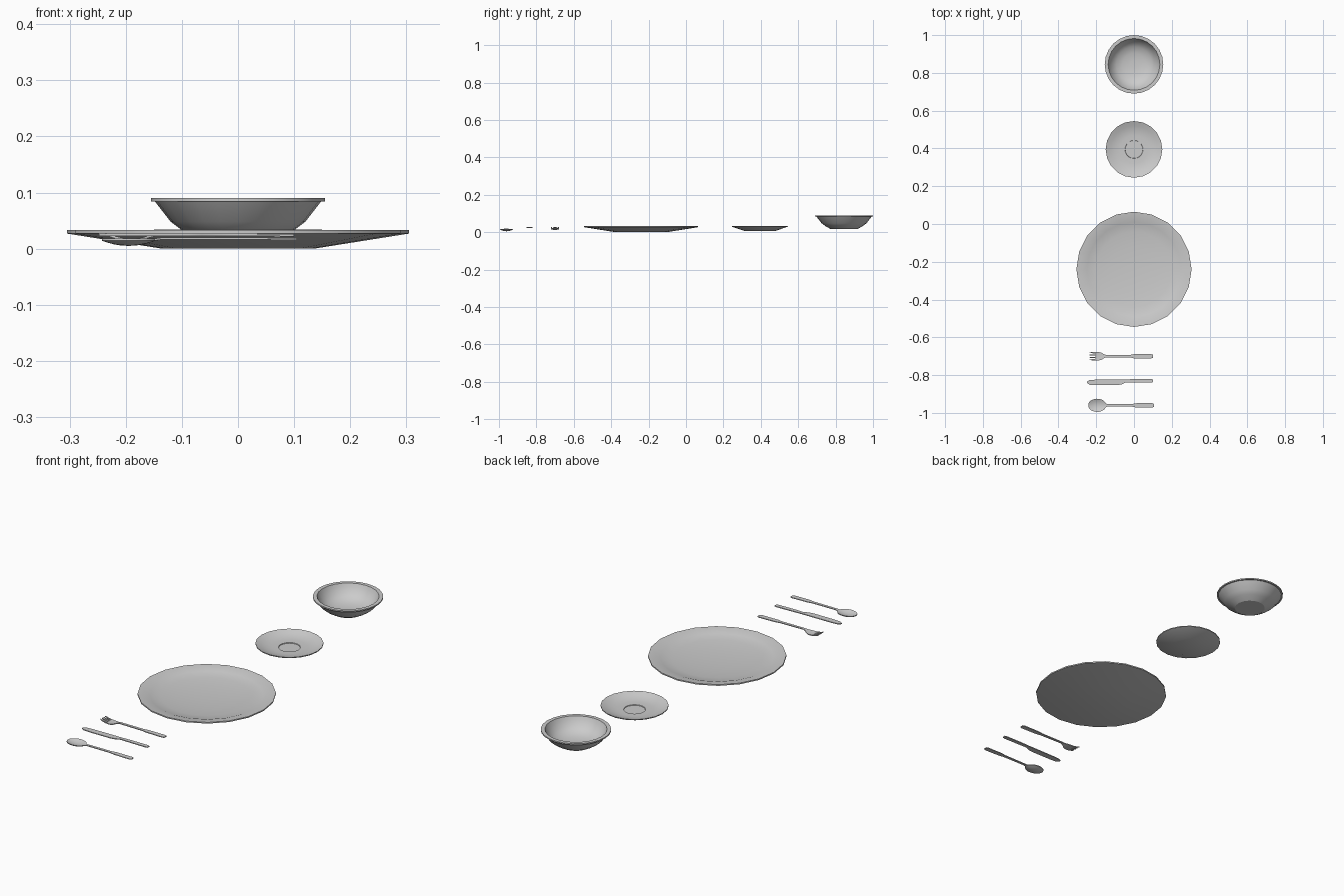
import bpy, bmesh, math


def finish(name, bm, angle=30):
    bmesh.ops.remove_doubles(bm, verts=bm.verts, dist=1e-5)
    bmesh.ops.recalc_face_normals(bm, faces=bm.faces)
    me = bpy.data.meshes.new(name)
    bm.to_mesh(me)
    bm.free()
    ob = bpy.data.objects.new(name, me)
    bpy.context.collection.objects.link(ob)
    bpy.ops.object.select_all(action='DESELECT')
    ob.select_set(True)
    bpy.context.view_layer.objects.active = ob
    bpy.ops.object.shade_smooth_by_angle(angle=math.radians(angle))
    return ob


def lathe(name, y, profile, sides):
    """Revolve (radius, z) points; first and last rings are capped."""
    bm = bmesh.new()
    rings = []
    for r, z in profile:
        rings.append([bm.verts.new((r * math.cos(2 * math.pi * i / sides),
                                    y + r * math.sin(2 * math.pi * i / sides), z))
                      for i in range(sides)])
    for a, b in zip(rings, rings[1:]):
        for i in range(sides):
            j = (i + 1) % sides
            bm.faces.new((a[i], a[j], b[j], b[i]))
    bm.faces.new(rings[0])
    bm.faces.new(rings[-1])
    return finish(name, bm, 25)


def strip(bm, y, stations, thick=0.004, n=6):
    """Loft along x; station = (x, y_min, y_max, edge z, sag in the middle)."""
    rings = []
    for x, lo, hi, z, sag in stations:
        top, bot = [], []
        for i in range(n + 1):
            t = i / n
            zz = z - sag * (1 - (2 * t - 1) ** 2)
            yy = y + lo + (hi - lo) * t
            top.append(bm.verts.new((x, yy, zz)))
            bot.append(bm.verts.new((x, yy, zz - thick)))
        rings.append(top + bot[::-1])
    m = len(rings[0])
    for a, b in zip(rings, rings[1:]):
        for i in range(m):
            j = (i + 1) % m
            bm.faces.new((a[i], a[j], b[j], b[i]))
    bm.faces.new(rings[0])
    bm.faces.new(rings[-1])


def even(rows):
    return [(x, -w, w, z, s) for x, w, z, s in rows]


# Bowl
lathe("bowl", 0.845, [(0.07, 0.016), (0.10, 0.033), (0.12, 0.048), (0.148, 0.084),
                      (0.155, 0.084), (0.155, 0.09), (0.137, 0.09), (0.13, 0.074),
                      (0.114, 0.052), (0.094, 0.036), (0.06, 0.025), (0.02, 0.022)], 24)

# Saucer with a raised ring for the cup
lathe("saucer", 0.395, [(0.08, 0.006), (0.15, 0.03), (0.15, 0.034), (0.125, 0.024),
                        (0.10, 0.017), (0.075, 0.0145), (0.048, 0.014), (0.047, 0.011)], 20)

# Dinner plate
lathe("dinner_plate", -0.24, [(0.135, 0.0), (0.305, 0.027), (0.305, 0.033), (0.262, 0.028),
                              (0.25, 0.0235), (0.2, 0.0165), (0.13, 0.011),
                              (0.06, 0.0085), (0.02, 0.008)], 20)

# Fork: handle and head, then four tines
bm = bmesh.new()
strip(bm, -0.70, even([(-0.205, 0.022, 0.019, 0.001), (-0.185, 0.022, 0.018, 0.001),
                       (-0.170, 0.018, 0.020, 0), (-0.157, 0.009, 0.024, 0),
                       (-0.145, 0.006, 0.027, 0), (-0.02, 0.007, 0.026, 0),
                       (0.0, 0.011, 0.026, 0), (0.09, 0.012, 0.025, 0),
                       (0.10, 0.008, 0.025, 0)]))
for k in range(4):
    strip(bm, -0.70 + (k - 1.5) * 0.0125,
          even([(-0.236, 0.0015, 0.028, 0), (-0.222, 0.003, 0.023, 0),
                (-0.204, 0.0032, 0.019, 0)]), n=2)
finish("fork", bm)

# Knife: straight back, blade belly towards -y
bm = bmesh.new()
strip(bm, -0.83, [(-0.248, -0.012, -0.003, 0.027, 0), (-0.235, -0.021, 0.004, 0.027, 0),
                  (-0.20, -0.023, 0.006, 0.027, 0), (-0.09, -0.023, 0.007, 0.027, 0),
                  (-0.065, -0.019, 0.007, 0.027, 0), (-0.045, -0.009, 0.007, 0.027, 0),
                  (0.0, -0.010, 0.009, 0.027, 0), (0.09, -0.010, 0.010, 0.026, 0),
                  (0.10, -0.007, 0.007, 0.026, 0)])
finish("knife", bm)

# Spoon: hollow oval head flowing into the handle
bm = bmesh.new()
head = []
for i in range(11):
    a = math.pi * (0.06 + 0.86 * i / 10)
    s = math.sin(a)
    head.append((-0.195 - 0.048 * math.cos(a), 0.035 * s, 0.018, 0.0095 * s * s))
strip(bm, -0.96, even(head + [(-0.135, 0.006, 0.020, 0), (-0.01, 0.007, 0.020, 0),
                              (0.01, 0.011, 0.020, 0), (0.095, 0.012, 0.019, 0),
                              (0.105, 0.008, 0.019, 0)]), thick=0.0035)
finish("spoon", bm)
